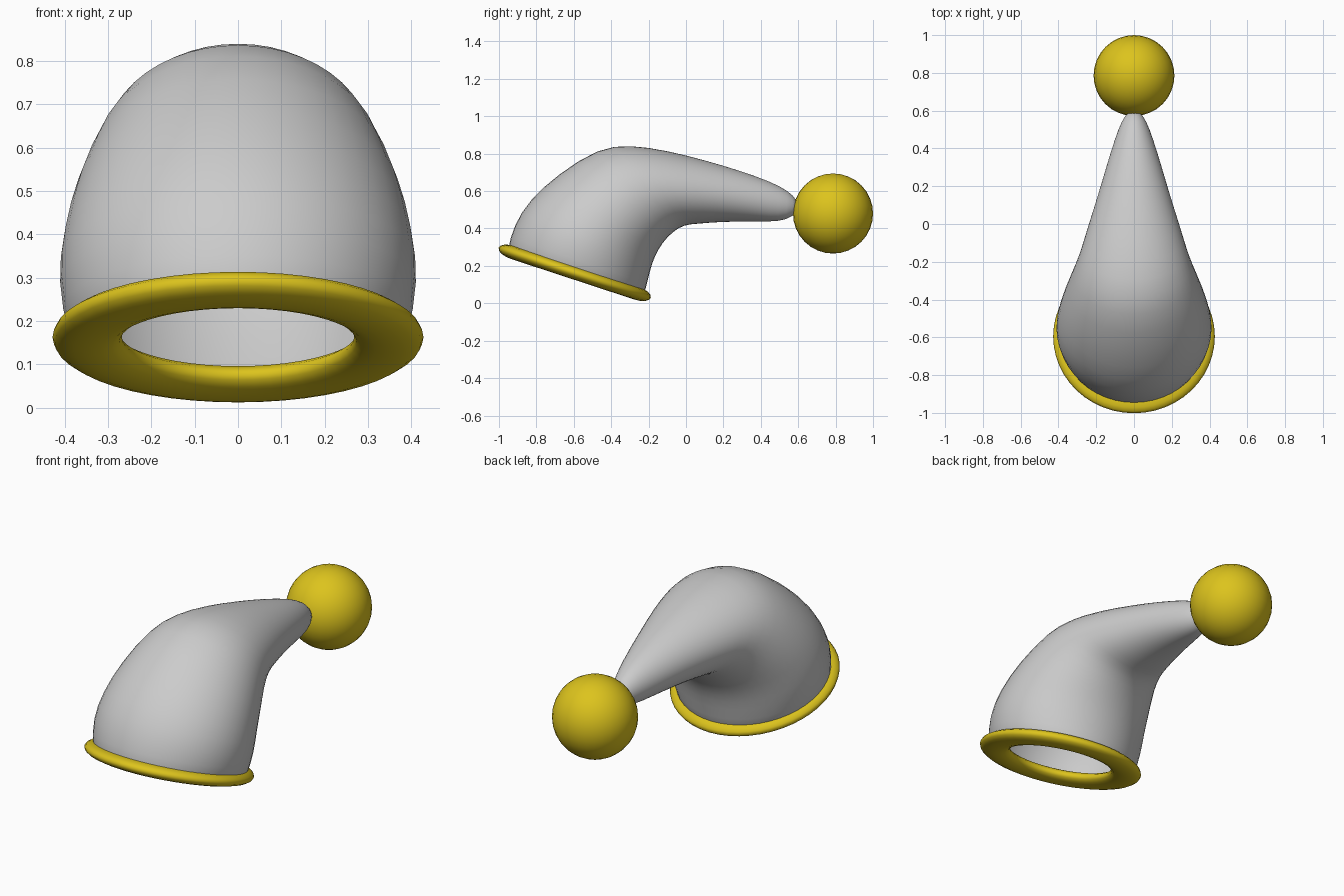
import bpy, bmesh, math
from mathutils import Vector, Matrix

if "Cube" in bpy.data.objects:
    bpy.data.objects.remove(bpy.data.objects["Cube"])

gold = bpy.data.materials.new("gold_trim")
gold.diffuse_color = (0.72, 0.55, 0.012, 1)
gold.use_nodes = True
gold.node_tree.nodes["Principled BSDF"].inputs["Base Color"].default_value = gold.diffuse_color


def make_object(name, bm, mat=None):
    bmesh.ops.recalc_face_normals(bm, faces=bm.faces)
    me = bpy.data.meshes.new(name)
    bm.to_mesh(me)
    bm.free()
    for p in me.polygons:
        p.use_smooth = True
    if mat:
        me.materials.append(mat)
    ob = bpy.data.objects.new(name, me)
    bpy.context.collection.objects.link(ob)
    return ob


def bridge(bm, rings, closed=False):
    n = len(rings[0])
    pairs = list(zip(rings, rings[1:])) + ([(rings[-1], rings[0])] if closed else [])
    for a, b in pairs:
        for i in range(n):
            j = (i + 1) % n
            bm.faces.new((a[i], a[j], b[j], b[i]))


# Floppy cone: elliptical rings (top y, top z, bottom y, bottom z, half width)
sections = [
    (-0.96, 0.28, -0.22, 0.035, 0.395), (-0.925, 0.42, -0.19, 0.17, 0.422),
    (-0.84, 0.555, -0.165, 0.25, 0.407), (-0.69, 0.69, -0.125, 0.32, 0.38),
    (-0.47, 0.835, -0.07, 0.38, 0.325), (-0.30, 0.85, -0.01, 0.418, 0.285),
    (-0.10, 0.818, 0.06, 0.423, 0.247), (0.10, 0.767, 0.18, 0.434, 0.196),
    (0.30, 0.707, 0.34, 0.437, 0.143), (0.45, 0.652, 0.45, 0.435, 0.102),
    (0.55, 0.602, 0.54, 0.444, 0.067), (0.60, 0.545, 0.595, 0.485, 0.03),
]
bm = bmesh.new()
rings = []
for ty, tz, by, bz, w in sections:
    top, bot = Vector((0, ty, tz)), Vector((0, by, bz))
    mid, half = (top + bot) / 2, (top - bot) / 2
    rings.append([bm.verts.new(mid + half * math.cos(a) + Vector((w * math.sin(a), 0, 0)))
                  for a in (2 * math.pi * i / 24 for i in range(24))])
bridge(bm, rings)
bm.faces.new(rings[-1])
body = make_object("hat_body", bm)
shell = body.modifiers.new("thin_cloth", "SOLIDIFY")
shell.thickness = 0.015
sub = body.modifiers.new("smooth", "SUBSURF")
sub.levels = sub.render_levels = 1

# Brim: tilted flattened torus
tilt = Matrix.Translation((0, -0.595, 0.163)) @ Matrix.Rotation(math.radians(-18.2), 4, 'X')
bm = bmesh.new()
rings = []
for i in range(48):
    a = 2 * math.pi * i / 48
    ring = []
    for k in range(16):
        t = 2 * math.pi * k / 16
        r = 0.348 + 0.08 * math.cos(t)
        ring.append(bm.verts.new(tilt @ Vector((r * math.cos(a), r * math.sin(a), 0.036 * math.sin(t)))))
    rings.append(ring)
bridge(bm, rings, closed=True)
make_object("brim", bm, gold)

# Pompom at the tip
bm = bmesh.new()
bmesh.ops.create_uvsphere(bm, u_segments=32, v_segments=16, radius=0.214,
                          matrix=Matrix.Translation((0, 0.786, 0.48)))
make_object("pompom", bm, gold)
